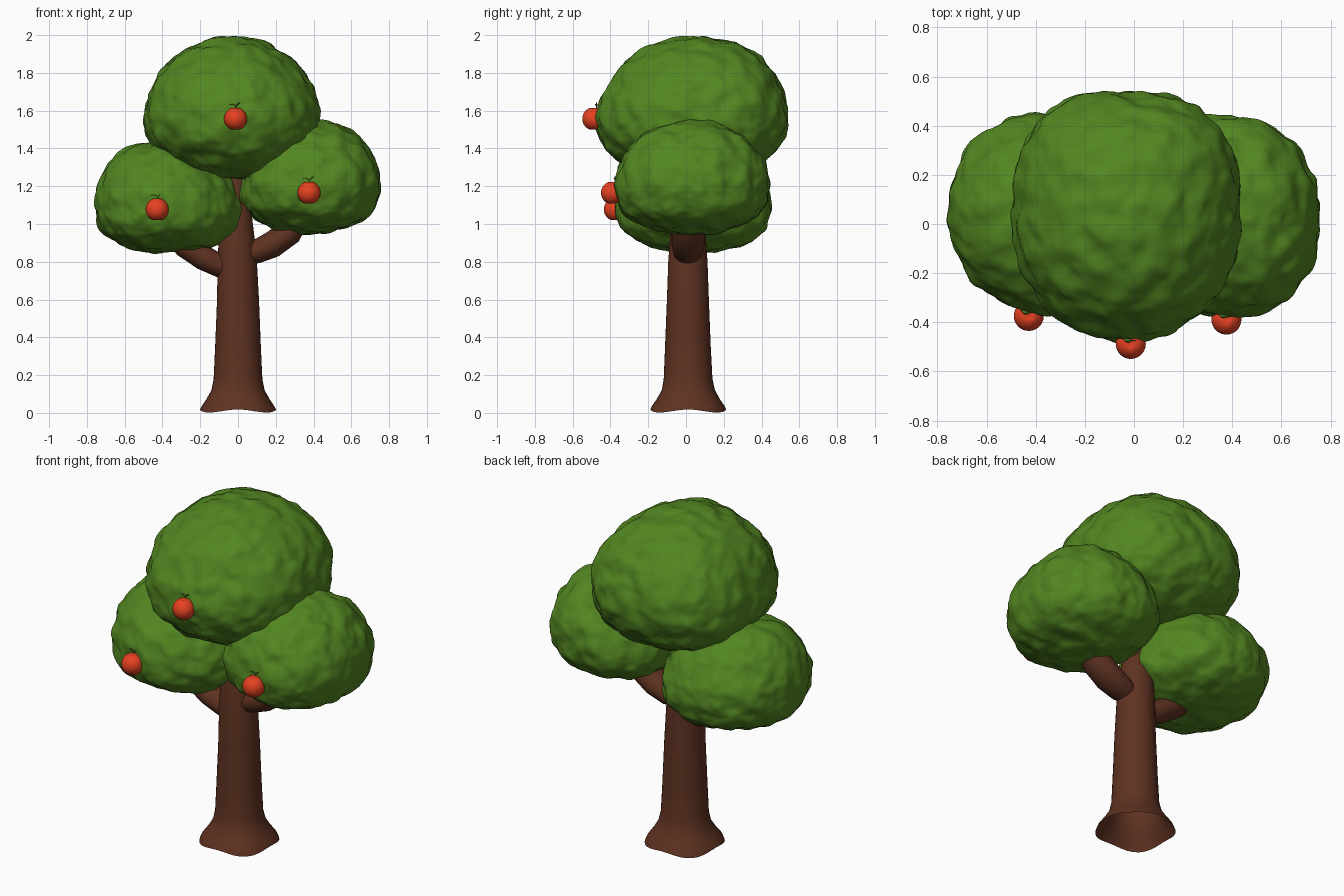
import bpy, bmesh, math
from mathutils import Vector, noise

if "Cube" in bpy.data.objects:
    bpy.data.objects.remove(bpy.data.objects["Cube"])


def material(name, rgb):
    m = bpy.data.materials.new(name)
    m.diffuse_color = (*rgb, 1)
    m.use_nodes = True
    m.node_tree.nodes["Principled BSDF"].inputs["Base Color"].default_value = m.diffuse_color
    return m


GREEN = material("leaf green", (0.086, 0.238, 0.015))
BROWN = material("bark brown", (0.112, 0.032, 0.015))
RED = material("apple red", (0.80, 0.054, 0.015))


def finish(bm, name, mat):
    bmesh.ops.recalc_face_normals(bm, faces=bm.faces[:])
    for f in bm.faces:
        f.smooth = True
    me = bpy.data.meshes.new(name)
    bm.to_mesh(me)
    bm.free()
    me.materials.append(mat)
    ob = bpy.data.objects.new(name, me)
    bpy.context.collection.objects.link(ob)
    return ob


def tube(name, mat, path, sides, depth=1.0, lobes=None, rim=None):
    """Open loft along a path of (x, y, z, radius); depth widens it in y,
    lobes(ring, angle) scales the radius and rim(angle) lifts the first ring."""
    bm = bmesh.new()
    pts = [Vector(p[:3]) for p in path]
    rings = []
    for i, p in enumerate(pts):
        d = (pts[min(i + 1, len(pts) - 1)] - pts[max(i - 1, 0)]).normalized()
        side = Vector((0, 1, 0)).cross(d).normalized()
        up = d.cross(side) * depth
        ring = []
        for k in range(sides):
            a = math.tau * k / sides
            r = path[i][3] * (lobes(i, a) if lobes else 1)
            co = p + side * r * math.cos(a) + up * r * math.sin(a)
            if rim and i == 0:
                co.z += rim(a)
            ring.append(bm.verts.new(co))
        rings.append(ring)
    for a, b in zip(rings, rings[1:]):
        for k in range(sides):
            n = (k + 1) % sides
            bm.faces.new((a[k], a[n], b[n], b[k]))
    return finish(bm, name, mat)


def foliage(name, centre, rx, ry, up, down, lean, power, plan, seed):
    """Bumpy dome, flatter below; plan = squareness of the outline from above (back, front)."""
    bm = bmesh.new()
    bmesh.ops.create_icosphere(bm, subdivisions=6, radius=1)
    c, offset = Vector(centre), Vector((seed * 7.3, seed * 3.1, seed * 5.7))
    for v in bm.verts:
        n = v.co.normalized()
        p = 1.96 if n.z > 0 else power
        q = plan[0] if n.y > 0 else plan[1]
        r = math.hypot(n.x, n.y)
        n /= (r ** p + abs(n.z) ** p) ** (1 / p)
        if r > 1e-6:
            s = r / (abs(v.co.x) ** q + abs(v.co.y) ** q) ** (1 / q)
            n.x, n.y = n.x * s, n.y * s
        co = Vector((n.x * rx, n.y * ry, n.z * (up if n.z > 0 else down)))
        co.x += lean[0] * max(n.z, 0)
        co.y += lean[1] * max(n.z, 0)
        bump = (0.010 * noise.noise(co * 4 + offset)
                + 0.018 * noise.noise(co * 11 + offset)
                + 0.005 * noise.noise(co * 25 + offset))
        v.co = c + co + co.normalized() * bump
    return finish(bm, name, GREEN)


# Three leaf masses
foliage("top_foliage", (-0.03, 0.03, 1.565), 0.462, 0.505, 0.43, 0.33,
        (0, 0.03), 2.25, (2.6, 2.1), 1)
foliage("left_foliage", (-0.361, 0.04, 1.08), 0.393, 0.41, 0.36, 0.228,
        (-0.045, 0), 2.35, (2.15, 1.92), 2)
foliage("right_foliage", (0.379, 0.03, 1.187), 0.372, 0.41, 0.368, 0.235,
        (0.02, 0), 2.25, (2.25, 2.35), 3)

# Trunk with a flared, lobed and open foot
tube("trunk", BROWN, [
    (0, 0.012, 0.010, 0.209), (0, 0.012, 0.035, 0.198), (0, 0.012, 0.07, 0.172),
    (0, 0.012, 0.12, 0.142), (0, 0.011, 0.18, 0.129), (0, 0.01, 0.35, 0.121),
    (0, 0.01, 0.6, 0.111), (-0.004, 0.01, 0.8, 0.104), (-0.008, 0.01, 0.95, 0.093),
    (-0.005, 0.01, 1.08, 0.074), (-0.01, 0.01, 1.35, 0.05)], 40,
    lobes=lambda i, a: 1 - 0.035 * max(0, 1 - i / 4) * math.cos(4 * a),
    rim=lambda a: 0.008 * math.cos(4 * a))

# Side branches, curving up into the leaf masses
tube("left_branch", BROWN, [
    (-0.03, 0.01, 0.765, 0.040), (-0.09, 0.01, 0.775, 0.060), (-0.18, 0.01, 0.82, 0.066),
    (-0.28, 0.01, 0.885, 0.064), (-0.37, 0.01, 0.97, 0.055)], 20, 1.2)
tube("right_branch", BROWN, [
    (0.03, 0.01, 0.83, 0.042), (0.09, 0.01, 0.85, 0.062), (0.18, 0.01, 0.89, 0.070),
    (0.27, 0.01, 0.955, 0.070), (0.33, 0.01, 1.05, 0.06)], 20, 1.25)


def apple(name, centre):
    # Dimpled fruit
    bm = bmesh.new()
    bmesh.ops.create_uvsphere(bm, u_segments=28, v_segments=18, radius=0.061)
    for v in bm.verts:
        r = math.hypot(v.co.x, v.co.y) / 0.061
        v.co.z -= math.copysign(0.010 * max(0, 1 - r / 0.4) ** 1.5, v.co.z)
        v.co += Vector(centre)
    finish(bm, name, RED)
    x, y, z = centre
    y += 0.014
    # Stem
    tube(name + "_stem", GREEN, [
        (x, y, z + 0.045, 0.003), (x + 0.001, y, z + 0.062, 0.003),
        (x + 0.008, y, z + 0.075, 0.003), (x + 0.022, y, z + 0.085, 0.003)], 8)
    # Leaf: a thin pointed blade bending away from the stem
    bm = bmesh.new()
    rows = []
    for i in range(7):
        t = i / 6
        w = 0.012 * math.sin(math.pi * (0.06 + 0.9 * t))
        px, pz = x + 0.003 - 0.036 * t, z + 0.064 + 0.012 * math.sin(math.pi * t * 0.8)
        rows.append([bm.verts.new((px, y + 0.008 * t + s * w, pz + abs(s) * 0.003))
                     for s in (-1, 0, 1)])
    for a, b in zip(rows, rows[1:]):
        for k in range(2):
            bm.faces.new((a[k], a[k + 1], b[k + 1], b[k]))
    bmesh.ops.solidify(bm, geom=bm.faces[:], thickness=0.002)
    finish(bm, name + "_leaf", GREEN)


for label, pos in (("left_apple", (-0.428, -0.374, 1.077)),
                   ("right_apple", (0.376, -0.389, 1.165)),
                   ("top_apple", (-0.013, -0.488, 1.557))):
    apple(label, pos)
